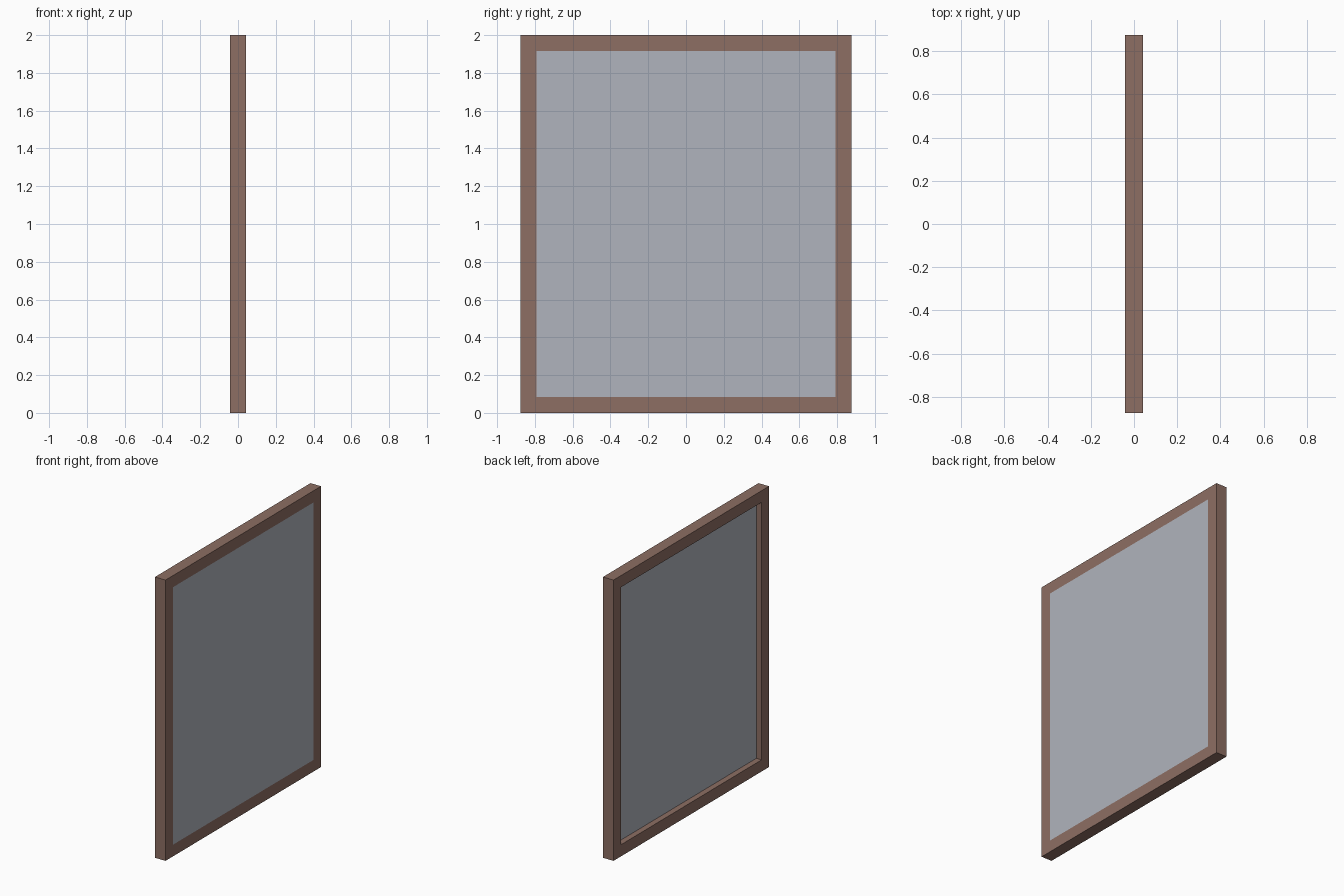
import bpy, bmesh

if "Cube" in bpy.data.objects:
    bpy.data.objects.remove(bpy.data.objects["Cube"])

HALF_W, HEIGHT, HALF_T, BORDER = 0.875, 2.0, 0.0415, 0.083


def material(name, rgb):
    m = bpy.data.materials.new(name)
    m.diffuse_color = (*rgb, 1.0)
    m.use_nodes = True
    m.node_tree.nodes["Principled BSDF"].inputs["Base Color"].default_value = m.diffuse_color
    return m


def make_object(name, bm, mat):
    bmesh.ops.recalc_face_normals(bm, faces=bm.faces)
    mesh = bpy.data.meshes.new(name)
    bm.to_mesh(mesh)
    bm.free()
    mesh.materials.append(mat)
    ob = bpy.data.objects.new(name, mesh)
    bpy.context.collection.objects.link(ob)
    return ob


def rectangle(bm, x, inset):
    y = HALF_W - inset
    low, high = inset, HEIGHT - inset
    return [bm.verts.new((x, *p)) for p in ((-y, low), (y, low), (y, high), (-y, high))]


def bridge(bm, a, b):
    for i in range(4):
        j = (i + 1) % 4
        bm.faces.new((a[i], a[j], b[j], b[i]))


brown = material("brown wood", (0.266, 0.156, 0.125))
grey = material("pale grey panel", (0.434, 0.456, 0.509))

# Mitred rectangular frame: outer and inner loops joined all the way round
bm = bmesh.new()
loops = [rectangle(bm, x, inset) for x, inset in
         ((HALF_T, 0), (HALF_T, BORDER), (-HALF_T, BORDER), (-HALF_T, 0))]
for k in range(4):
    bridge(bm, loops[k], loops[(k + 1) % 4])
make_object("frame", bm, brown)

# Panel: flush with the frame on +x, recessed to mid-depth on -x
bm = bmesh.new()
near, far = rectangle(bm, HALF_T, BORDER), rectangle(bm, 0.0, BORDER)
bm.faces.new(near)
bm.faces.new(far)
bridge(bm, near, far)
make_object("panel", bm, grey)
